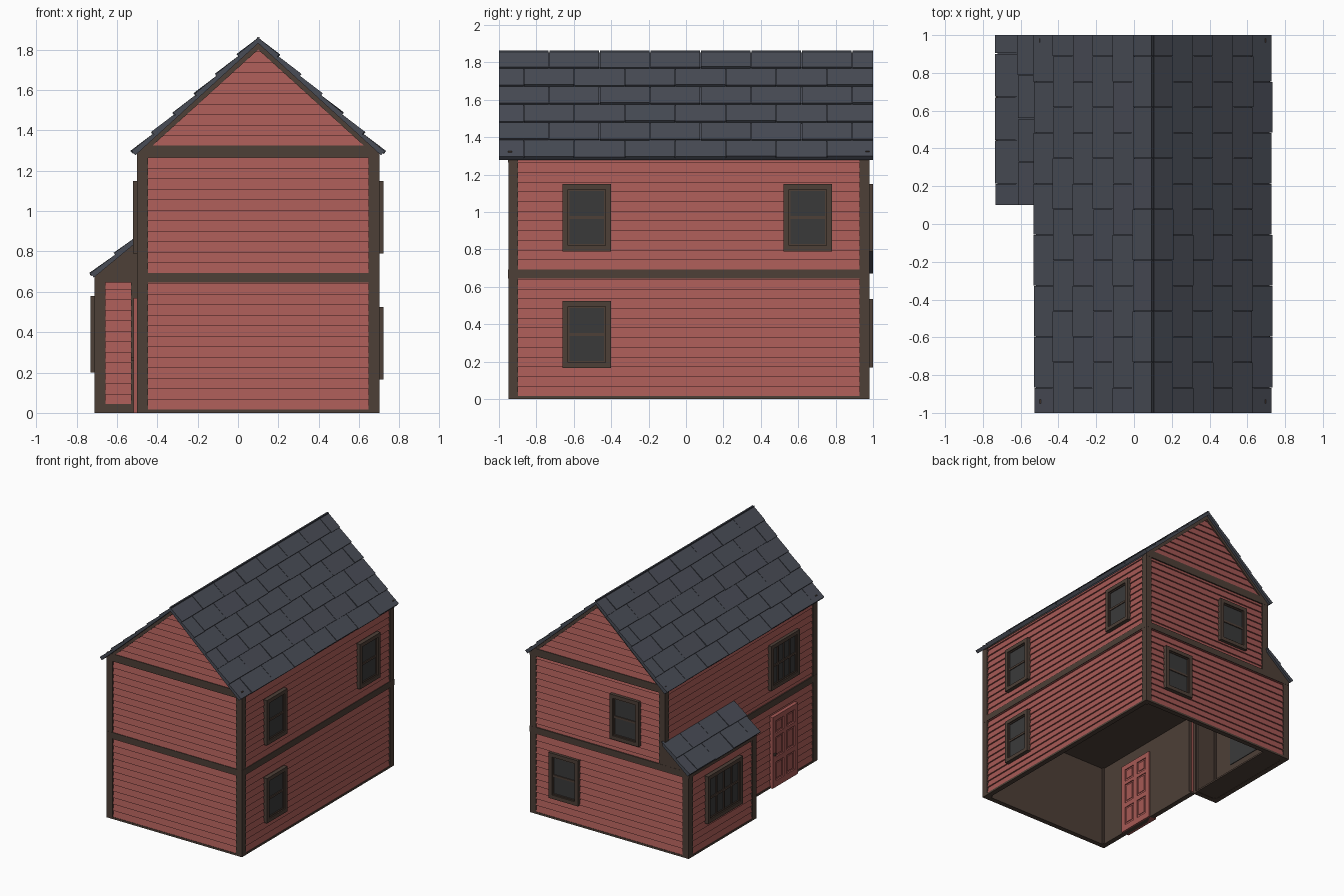
import bpy, bmesh, math, random
from mathutils import Vector

if "Cube" in bpy.data.objects:
    bpy.data.objects.remove(bpy.data.objects["Cube"])

random.seed(4)


def material(name, rgb):
    m = bpy.data.materials.new(name)
    m.diffuse_color = (*rgb, 1)
    m.use_nodes = True
    m.node_tree.nodes["Principled BSDF"].inputs["Base Color"].default_value = m.diffuse_color
    return m


RED = material("red_siding", (0.38, 0.10, 0.09))
TRIM = material("brown_trim", (0.075, 0.050, 0.038))
SLATE = material("slate", (0.066, 0.073, 0.093))
GLASS = material("dark_glass", (0.042, 0.042, 0.042))

# wall planes: (normal axis, sign, position of the outer face)
SIDES = {"right": (0, 1, 0.70), "left": (0, -1, -0.50), "porch": (0, -1, -0.71),
         "front": (1, -1, -0.95), "back": (1, 1, 0.98), "porch_front": (1, -1, 0.12)}
PITCH = 0.052


def at(side, u, z, d):
    """Point on a wall: u along it, z up, d outward from the face."""
    axis, sign, pos = SIDES[side]
    n = pos + sign * d
    return Vector((n, u, z)) if axis == 0 else Vector((u, n, z))


def prism(bm, pts, vec):
    a = [bm.verts.new(p) for p in pts]
    b = [bm.verts.new(Vector(p) + Vector(vec)) for p in pts]
    bm.faces.new(a)
    bm.faces.new(b[::-1])
    for i in range(len(a)):
        j = (i + 1) % len(a)
        bm.faces.new((a[j], a[i], b[i], b[j]))


def slab(bm, side, u0, u1, z0, z1, d0, d1):
    pts = [at(side, u, z, d0) for u, z in ((u0, z0), (u1, z0), (u1, z1), (u0, z1))]
    prism(bm, pts, at(side, u0, z0, d1) - pts[0])


def finish(bm, name, mat):
    bmesh.ops.recalc_face_normals(bm, faces=bm.faces)
    me = bpy.data.meshes.new(name)
    bm.to_mesh(me)
    bm.free()
    me.materials.append(mat)
    ob = bpy.data.objects.new(name, me)
    bpy.context.collection.objects.link(ob)
    return ob


def slabs(name, mat, items):
    bm = bmesh.new()
    for it in items:
        slab(bm, *it)
    return finish(bm, name, mat)


def siding(name, side, z0, z1, span):
    """Lapped boards, each leaning out at its lower edge; span(z) gives the ends."""
    bm = bmesh.new()
    z = z0
    while z < z1 - 0.004:
        t = min(z + PITCH, z1)
        (a, b), (c, e) = span(z), span(t)
        lo = [at(side, a, z, -0.003), at(side, b, z, -0.003), at(side, b, z, -0.018), at(side, a, z, -0.018)]
        hi = [at(side, c, t, -0.014), at(side, e, t, -0.014), at(side, e, t, -0.018), at(side, c, t, -0.018)]
        v = [bm.verts.new(p) for p in lo + hi]
        for f in ((0, 1, 2, 3), (4, 5, 6, 7), (0, 1, 5, 4), (1, 2, 6, 5), (2, 3, 7, 6), (3, 0, 4, 7)):
            bm.faces.new([v[i] for i in f])
        z = t
    finish(bm, name, RED)


# inner wall shell, storey floor and porch floor
D = (-0.04, -0.017)
bm = bmesh.new()
for it in (("right", -0.95, 0.98, 0, 1.29), ("left", -0.95, 0.12, 0, 0.68), ("left", -0.95, 0.98, 0.66, 1.29),
           ("front", -0.5, 0.7, 0, 1.3), ("back", -0.5, 0.7, 0, 1.3), ("back", -0.69, -0.5, 0, 0.68),
           ("porch", 0.13, 0.96, 0, 0.67), ("porch_front", -0.69, -0.48, 0, 0.68)):
    u0, u1 = it[1] + 0.018, it[2] - 0.018
    slab(bm, it[0], u0, u1, it[3], it[4], *D)
for s in ("front", "back"):
    pts = [at(s, x, z, D[0]) for x, z in ((-0.48, 1.29), (0.68, 1.29), (0.68, 1.30), (0.1, 1.825), (-0.48, 1.30))]
    prism(bm, pts, at(s, 0, 0, D[1]) - at(s, 0, 0, D[0]))
finish(bm, "inner_walls", TRIM)
slabs("floors", TRIM, [("right", -0.93, 0.96, 0.66, 0.685, -1.18, -0.02),
                       ("porch", 0.13, 0.97, 0.002, 0.015, -0.22, -0.01)])

# lapped siding on every wall and gable
for side, z0, z1, u0, u1 in (("right", 0.015, 1.285, -0.94, 0.97), ("front", 0.015, 1.28, -0.49, 0.69),
                             ("left", 0.015, 0.67, -0.94, 0.12), ("left", 0.67, 1.285, -0.94, 0.97),
                             ("back", 0.015, 0.67, -0.70, 0.69), ("back", 0.67, 1.28, -0.49, 0.69),
                             ("porch", 0.015, 0.67, 0.13, 0.97), ("porch_front", 0.04, 0.66, -0.70, -0.50)):
    siding(side + "_siding", side, z0, z1, lambda z, a=u0, b=u1: (a, b))
for side in ("front", "back"):
    def gable(z):
        h = max(0.003, (1.825 - z) / 0.91)
        return (0.1 - h, 0.1 + h)
    siding(side + "_gable_siding", side, 1.32, 1.825, gable)

# corner posts
W = 0.053
posts = []
for x_side, y_side, z0, z1 in (("right", "front", 0, 1.28), ("right", "back", 0, 1.28), ("left", "front", 0, 1.28),
                               ("left", "back", 0.66, 1.28), ("porch", "back", 0, 0.67), ("porch", "porch_front", 0, 0.67)):
    y = SIDES[y_side][2]
    inner = y - SIDES[y_side][1] * W
    posts.append((x_side, min(y, inner), max(y, inner), z0, z1, -W, 0))
posts.append(("porch_front", -0.53, -0.49, 0, 0.67, -0.02, 0))
slabs("corner_posts", TRIM, posts)

# belts, top bands and base strips
bands = []
for side, u0, u1 in (("right", -0.95, 0.98), ("front", -0.5, 0.7), ("back", -0.71, 0.7),
                     ("left", -0.95, 0.12), ("porch", 0.12, 0.98), ("porch_front", -0.71, -0.5)):
    low = side.startswith("porch")
    bands.append((side, u0, u1, 0, 0.045 if side == "porch_front" else 0.016, -0.04, 0))
    bands.append((side, u0, u1, 0.645, 0.672 if low else 0.694, -0.02, 0.001))
bands += [(s, -0.5, 0.7, 1.265, 1.325, -0.02, 0.001) for s in ("front", "back")]
bands.append(("left", 0.12, 0.98, 0.66, 0.694, -0.02, 0.001))
slabs("trim_bands", TRIM, bands)

# gable rake boards and porch end triangles
bm = bmesh.new()
for side in ("front", "back"):
    push = at(side, 0, 0, 0) - at(side, 0, 0, -0.02)
    for m in (-1, 1):
        prism(bm, [at(side, 0.1 + m * x, z, -0.02) for x, z in
                   ((0, 1.80), (0.6, 1.255), (0.6, 1.295), (0, 1.84))], push)
for side in ("porch_front", "back"):
    prism(bm, [at(side, x, z, -0.02) for x, z in
               ((-0.71, 0.645), (-0.5, 0.645), (-0.5, 0.85), (-0.71, 0.678))],
          at(side, 0, 0, 0) - at(side, 0, 0, -0.02))
finish(bm, "gable_trim", TRIM)


# roof slopes: a deck with overlapping slates
def roof(name, top, eave, y0, y1, rows, tile):
    top, eave = Vector((top[0], 0, top[1])), Vector((eave[0], 0, eave[1]))
    down = (eave - top).normalized()
    length = (eave - top).length
    n = Vector((-down.z, 0, down.x))
    if n.z < 0:
        n = -n

    def p(s, h, y):
        return top + down * s + n * h + Vector((0, y, 0))
    shift = 0.03 * abs(down.z) / abs(down.x)
    bm = bmesh.new()
    prism(bm, [p(shift / 2, -0.015, y0), p(length - 0.006, -0.015, y0),
               p(length - 0.006, -0.03, y0), p(shift, -0.03, y0)], (0, y1 - y0, 0))
    course = length / rows
    for r in range(rows):
        y = y0 - (tile / 2 if r % 2 else 0)
        while y < y1 - 0.01:
            a, b = max(y, y0), min(y + tile - 0.004, y1)
            y += tile
            if b - a < 0.01:
                continue
            lift = random.uniform(-0.003, 0.003)
            drop = random.uniform(-0.006, 0.0) + (0.004 if r < rows - 1 else 0)
            s0, s1 = r * course, (r + 1) * course + drop
            prism(bm, [p(s0, -0.010, a), p(s1, lift, a), p(s1, -0.016, a), p(s0 + 0.006, -0.017, a)], (0, b - a, 0))
    finish(bm, name, SLATE)


roof("right_roof", (0.1, 1.872), (0.733, 1.295), -1, 1, 6, 0.27)
roof("left_roof", (0.1, 1.872), (-0.533, 1.295), -1, 1, 6, 0.27)
roof("porch_roof", (-0.49, 0.895), (-0.738, 0.69), 0.1, 1, 2, 0.23)


def window(name, side, u0, u1, z0, z1, cols=1, rows=2):
    slabs(name + "_glass", GLASS, [(side, u0 + 0.02, u1 - 0.02, z0 + 0.02, z1 - 0.02, -0.045, 0.002)])
    bars = []
    for inset, w, d in ((0, 0.03, 0.02), (0.029, 0.009, 0.010)):
        a, b, c, e = u0 + inset, u1 - inset, z0 + inset, z1 - inset
        bars += [(side, a, a + w, c, e, -0.02, d), (side, b - w, b, c, e, -0.02, d),
                 (side, a + w, b - w, c, c + w, -0.02, d), (side, a + w, b - w, e - w, e, -0.02, d)]
    for i in range(1, cols):
        u = u0 + 0.03 + (u1 - u0 - 0.06) * i / cols
        bars.append((side, u - 0.006, u + 0.006, z0 + 0.03, z1 - 0.03, -0.01, 0.008))
    for i in range(1, rows):
        z = z0 + 0.03 + (z1 - z0 - 0.06) * i / rows
        bars.append((side, u0 + 0.03, u1 - 0.03, z - 0.008, z + 0.008, -0.01, 0.009))
    slabs(name + "_frame", TRIM, bars)


window("right_upper_front_window", "right", -0.66, -0.40, 0.79, 1.15)
window("right_upper_back_window", "right", 0.52, 0.78, 0.79, 1.15)
window("right_lower_window", "right", -0.66, -0.40, 0.165, 0.525)
window("back_upper_window", "back", -0.28, -0.02, 0.79, 1.15)
window("back_lower_window", "back", 0.26, 0.52, 0.17, 0.535)
window("left_upper_window", "left", -0.70, -0.34, 0.79, 1.15, 4, 2)
window("porch_window", "porch", 0.32, 0.76, 0.20, 0.58, 4, 2)

# six-panel door, showing on both wall faces
u0, u1, h = -0.68, -0.36, 0.57
door = [("left", u0, u1, 0, h, -0.045, 0.006)]
for d0, d1, p1 in ((-0.052, -0.044, -0.048), (0.005, 0.018, 0.012)):
    for u in (u0, (u0 + u1) / 2 - 0.02, u1 - 0.04):
        door.append(("left", u, u + 0.04, 0, h, d0, d1))
    levels = ((0, 0.05), (0.20, 0.24), (0.40, 0.43), (0.53, h))
    for a, b in levels:
        door.append(("left", u0, u1, a, b, d0, d1))
    for i in range(3):
        for u in (u0 + 0.055, (u0 + u1) / 2 + 0.035):
            door.append(("left", u, u + 0.07, levels[i][1] + 0.015, levels[i + 1][0] - 0.015, min(d0, -0.04), p1))
slabs("door", RED, door)
slabs("door_knob", TRIM, [("left", u1 - 0.03, u1 - 0.012, 0.26, 0.278, 0.0, 0.03)])
